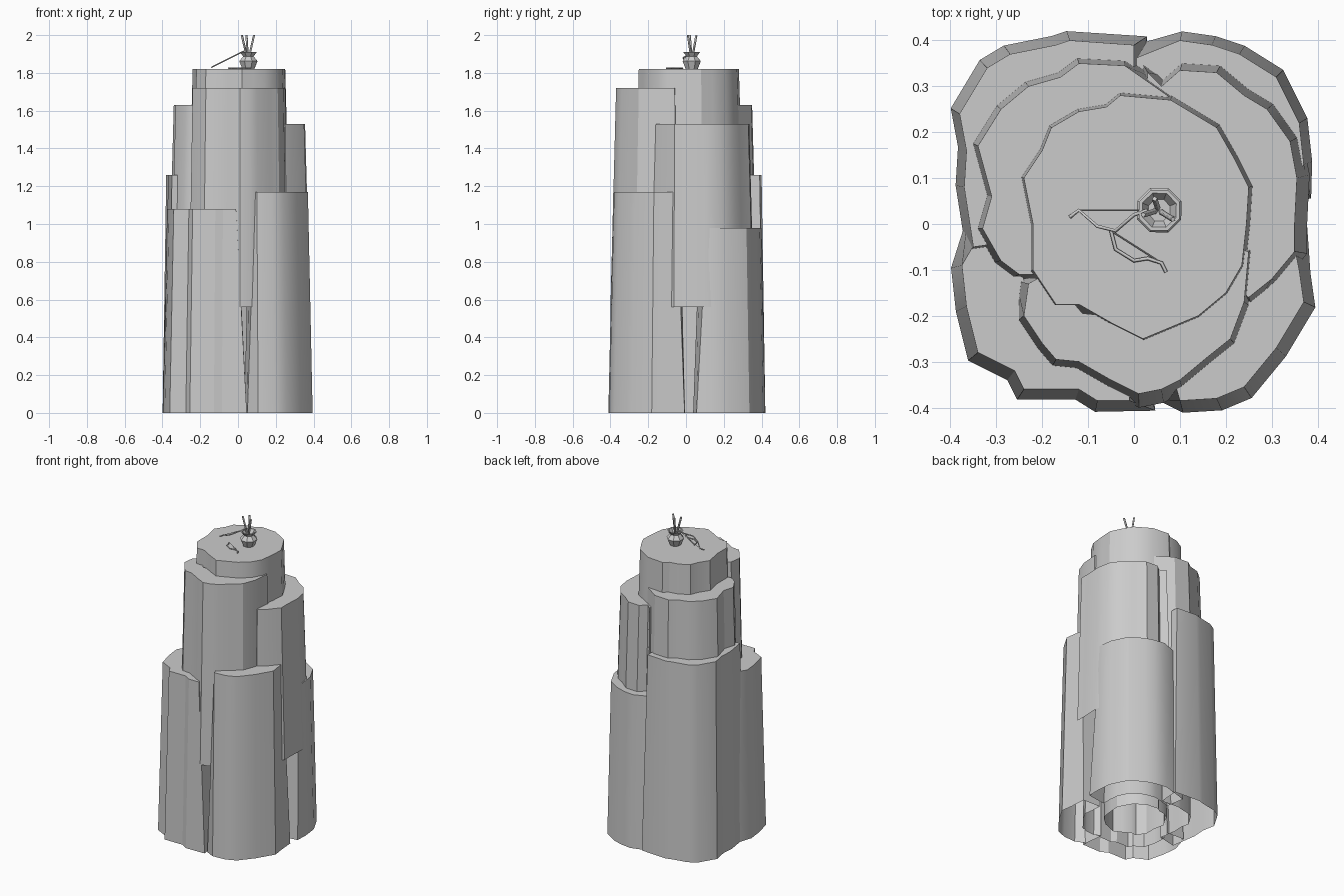
import bpy, bmesh, math
from mathutils import Vector, Matrix

cube = bpy.data.objects.get("Cube")
if cube:
    bpy.data.objects.remove(cube, do_unlink=True)

stone = bpy.data.materials.new("grey_stone")
stone.use_nodes = True
GREY = (0.6, 0.6, 0.6, 1)
stone.diffuse_color = GREY
stone.node_tree.nodes["Principled BSDF"].inputs["Base Color"].default_value = GREY


def finish(name, bm):
    """Turn a bmesh into a named stone object, smooth with sharp creases."""
    bmesh.ops.recalc_face_normals(bm, faces=bm.faces)
    mesh = bpy.data.meshes.new(name)
    bm.to_mesh(mesh)
    bm.free()
    mesh.materials.append(stone)
    mesh.shade_smooth()
    mesh.set_sharp_from_angle(angle=math.radians(30))
    obj = bpy.data.objects.new(name, mesh)
    bpy.context.collection.objects.link(obj)
    return obj


def ring(bm, points, z):
    return [bm.verts.new((p.x, p.y, z)) for p in points]


def bridge(bm, a, b, closed=False):
    n = len(a)
    for i in range(n if closed else n - 1):
        j = (i + 1) % n
        bm.faces.new((a[i], a[j], b[j], b[i]))


def turned(p, degrees):
    return Matrix.Rotation(math.radians(degrees), 2) @ p


def slab(name, top, bottom, flare, spread, outline):
    """Curved rock slab: flared outer wall, inner wall, ends and top, open below."""
    crest = [Vector(p) / 100 for p in outline]
    foot = [p * (1 + flare * (top - bottom)) for p in crest]
    foot[0] = turned(foot[0], -spread)
    foot[-1] = turned(foot[-1], spread)
    bm = bmesh.new()
    outer_top, outer_foot = ring(bm, crest, top), ring(bm, foot, bottom)
    inner_top = ring(bm, [p * 0.66 for p in crest], top)
    inner_foot = ring(bm, [p * 0.68 for p in foot], bottom)
    bridge(bm, outer_foot, outer_top)
    bridge(bm, outer_top, inner_top)
    bridge(bm, inner_top, inner_foot)
    for i in (0, -1):
        bm.faces.new((outer_foot[i], outer_top[i], inner_top[i], inner_foot[i]))
    finish(name, bm)


def column(name, top, bottom, scale_top, scale_foot, outline):
    """Closed ragged column with a flat top and an open foot."""
    points = [Vector(p) / 100 for p in outline]
    bm = bmesh.new()
    crest = ring(bm, [p * scale_top for p in points], top)
    foot = ring(bm, [p * scale_foot for p in points], bottom)
    bridge(bm, foot, crest, closed=True)
    bm.faces.new(crest)
    finish(name, bm)


# Summit column and the hollow core beneath it
SUMMIT = [(2, -25), (8, -22.5), (14, -20), (20, -15), (23.5, -9), (24.5, 0),
          (25, 8), (22, 14), (18, 21), (8, 27), (-3, 28), (-6, 25.5), (-12, 24.5),
          (-18, 21), (-20, 16), (-24, 10), (-22, 0), (-22, -10), (-17, -17.5),
          (-12, -17.5), (-5, -21.5)]
column("summit_column", 1.82, 0.9, 1, 1.1, SUMMIT)
column("hollow_core", 0.9, 0, 0.7, 0.7, SUMMIT)

# Middle tier of slabs
slab("middle_front_slab", 1.72, 0.56, 0.07, 4,
     [(-23, -13), (-24, -20), (-20, -26), (-17, -29.5), (-12, -30), (-5, -34),
      (1, -37), (6, -36), (10, -34), (16, -29), (21, -25), (24, -17), (25, -6)])
slab("middle_right_slab", 1.53, 0.56, 0.08, 3,
     [(25, -16), (30, -12), (35, -6), (35, 0), (35.5, 10), (34, 18), (29, 25),
      (24, 28), (18, 33), (10, 33.5), (6, 30), (3, 33)])
slab("middle_back_slab", 1.63, 0.56, 0.08, 3,
     [(8, 27.5), (-2, 34.5), (-12, 35), (-16, 32), (-23, 30), (-29, 25), (-34, 17),
      (-31, 6), (-33, -1), (-29, -8), (-25, -11), (-22, -11)])

# Outer tier of slabs
slab("outer_front_left_slab", 1.08, 0, 0.058, 8,
     [(-34, -3), (-37.5, -9), (-36.5, -18), (-34, -28), (-26, -32), (-24, -36),
      (-12, -36), (-8, -38.5), (-1, -38.5)])
slab("outer_front_right_slab", 1.17, 0, 0.058, 7,
     [(9, -35), (10, -38.5), (18, -38), (24, -35.5), (31, -27), (37, -17),
      (36, -10), (35, -5)])
slab("outer_back_right_slab", 0.98, 0, 0.05, 9,
     [(35.5, 11), (37, 13), (36, 22), (31, 32), (23, 37), (17, 39), (10, 40), (0, 36)])
slab("outer_back_left_slab", 1.26, 0, 0.04, 4,
     [(0, 39), (-14, 40), (-17, 39), (-27, 37), (-32, 34), (-38, 24), (-36.5, 16),
      (-37, 8), (-35, -5)])

# Eight-sided pot on the summit
bm = bmesh.new()
levels = []
for radius, z in ((0.034, 1.82), (0.052, 1.862), (0.03, 1.888), (0.048, 1.91),
                  (0.04, 1.91), (0.025, 1.885)):
    circle = [Vector((0.055, 0.03)) + turned(Vector((radius, 0)), 45 * i + 22) for i in range(8)]
    levels.append(ring(bm, circle, z))
for low, high in zip(levels, levels[1:]):
    bridge(bm, low, high, closed=True)
bm.faces.new(levels[0])
bm.faces.new(levels[-1])
finish("pot", bm)


def rod(name, points, radius):
    """Thin round rod along a path."""
    curve = bpy.data.curves.new(name, "CURVE")
    curve.dimensions = "3D"
    curve.bevel_depth = radius
    curve.bevel_resolution = 0
    curve.use_fill_caps = True
    curve.materials.append(stone)
    spline = curve.splines.new("POLY")
    spline.points.add(len(points) - 1)
    for point, co in zip(spline.points, points):
        point.co = (*co, 1)
    bpy.context.collection.objects.link(bpy.data.objects.new(name, curve))


# Sticks standing in the pot
for i, (x, y) in enumerate(((0.02, 0.02), (0.045, 0.055), (0.085, 0.01))):
    rod(f"stick_{i + 1}", [(0.053, 0.03, 1.86), (x, y, 2.0)], 0.006)

# Curved bow leaning on the pot, with its string
LIMB = ((-0.14, 0.015), (-0.12, 0.03), (-0.08, -0.005), (-0.04, -0.015), (0, 0.02), (0.03, 0.03))
leaning = [(x, y, 1.9 + x / 2) for x, y in LIMB]
rod("leaning_bow", leaning, 0.004)
rod("leaning_bow_string", [leaning[1], leaning[-1]], 0.0015)

# Second bow lying flat, with its string
flat = [(x, y, 1.825) for x, y in ((-0.05, -0.015), (-0.04, -0.055), (0, -0.08),
                                  (0.03, -0.075), (0.06, -0.085), (0.07, -0.105))]
rod("flat_bow", flat, 0.004)
rod("flat_bow_string", [flat[0], flat[-2]], 0.0015)
